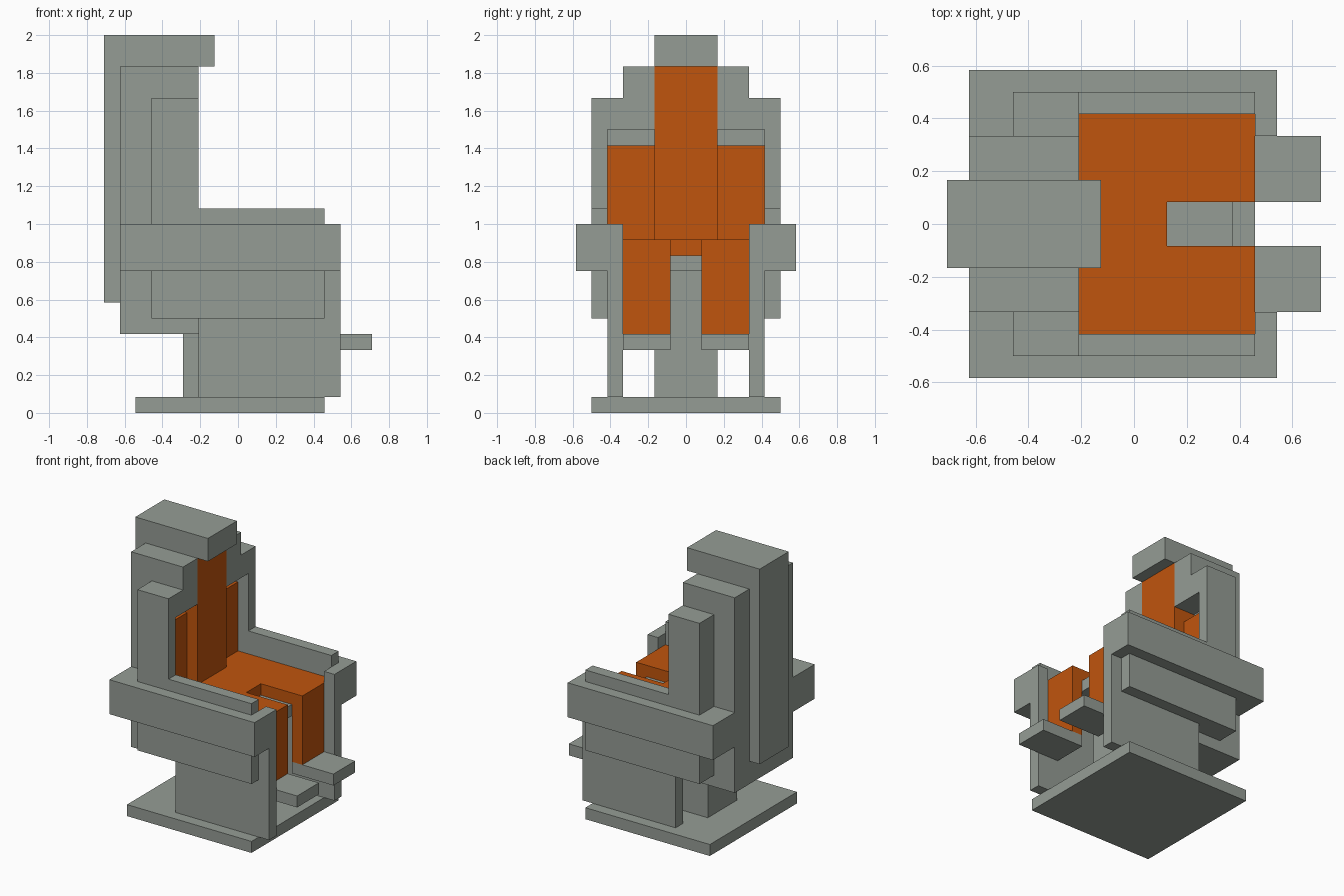
import bpy, bmesh
from mathutils import Vector

cube = bpy.data.objects.get("Cube")
if cube:
    bpy.data.objects.remove(cube, do_unlink=True)

U = 1 / 12      # every part sits on a grid of twelfths
X_SHIFT = 8.5   # grid column of the model centre


def make_material(name, rgb):
    m = bpy.data.materials.new(name)
    m.use_nodes = True
    m.diffuse_color = (*rgb, 1)
    m.node_tree.nodes["Principled BSDF"].inputs["Base Color"].default_value = (*rgb, 1)
    return m


GREY = make_material("grey_metal", (0.30, 0.335, 0.30))
ORANGE = make_material("orange_cushion", (0.53, 0.09, 0.004))


def prism(name, outline, z, mat):
    """Extrude an outline in grid units (x, y) between two heights."""
    bm = bmesh.new()
    verts = [bm.verts.new(((x - X_SHIFT) * U, y * U, z[0] * U)) for x, y in outline]
    face = bm.faces.new(verts)
    top = bmesh.ops.extrude_face_region(bm, geom=[face])["geom"]
    bmesh.ops.translate(bm, vec=Vector((0, 0, (z[1] - z[0]) * U)),
                        verts=[v for v in top if isinstance(v, bmesh.types.BMVert)])
    bmesh.ops.recalc_face_normals(bm, faces=bm.faces)
    mesh = bpy.data.meshes.new(name)
    bm.to_mesh(mesh)
    bm.free()
    mesh.materials.append(mat)
    obj = bpy.data.objects.new(name, mesh)
    bpy.context.collection.objects.link(obj)
    return obj


def box(name, x, y, z, mat=GREY):
    return prism(name, [(x[0], y[0]), (x[1], y[0]), (x[1], y[1]), (x[0], y[1])], z, mat)


def pair(name, x, y, z, mat=GREY):
    """Box repeated on both sides of y = 0."""
    box(name + "_a", x, y, z, mat)
    box(name + "_b", x, (-y[1], -y[0]), z, mat)


# Floor plate, pedestal and seat support
box("base_plate", (2, 14), (-6, 6), (0, 1))
box("pedestal", (5, 11), (-2, 2), (1, 9))
box("seat_support", (6, 13), (-4, 4), (9, 10))

# Side panels, front posts and armrests
pair("side_panel", (6, 14), (4, 5), (1, 10))
pair("front_post", (14, 15), (4, 5), (1, 12))
pair("arm_beam", (1, 15), (5, 7), (9, 12))
pair("arm_beam_rear", (1, 4), (4, 5), (9, 12))
pair("arm_rail", (6, 14), (5, 6), (12, 13))
pair("side_pad", (3, 14), (4, 6), (6, 9))

# Back shell with a recess for the cushions
box("back_shell", (1, 4), (-4, 4), (5, 22))
box("back_shell_lower", (4, 6), (-4, 4), (5, 10))
pair("back_shell_top", (4, 6), (2, 4), (18, 22))
pair("wing_rear", (3, 4), (4, 6), (12, 20))
pair("wing_front", (4, 6), (5, 6), (12, 20))
pair("wing_top", (4, 6), (4, 5), (18, 20))

# Spine and overhanging headrest
box("spine", (0, 1), (-2, 2), (7, 22))
box("headrest", (0, 7), (-2, 2), (22, 24))

# Cushions: notched seat, back and leg rests
prism("seat_cushion", [(4, -5), (14, -5), (14, -1), (10, -1),
                       (10, 1), (14, 1), (14, 5), (4, 5)], (10, 11), ORANGE)
box("back_cushion", (4, 6), (-2, 2), (11, 22), ORANGE)
pair("side_cushion", (4, 5), (2, 5), (11, 17), ORANGE)
pair("leg_cushion", (13, 14), (1, 4), (5, 10), ORANGE)

# Foot rests
pair("foot_rest", (13, 17), (1, 4), (4, 5))
